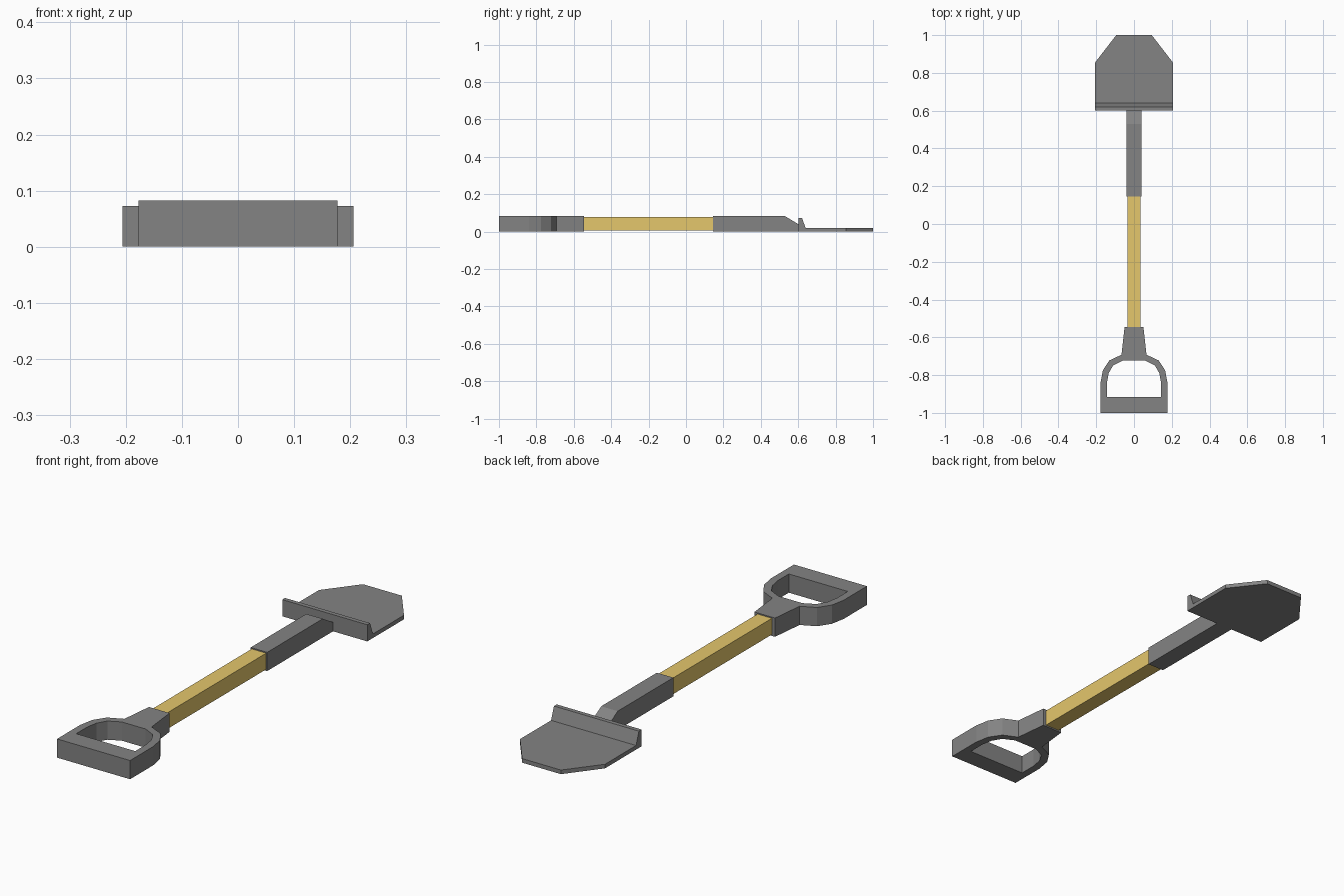
import bpy, bmesh
from mathutils import Vector

if "Cube" in bpy.data.objects:
    bpy.data.objects.remove(bpy.data.objects["Cube"])


def prism(bm, points, offset):
    """Extrude a flat outline, leaving out walls that lie on the mirror plane x = 0."""
    offset = Vector(offset)
    low = [bm.verts.new(p) for p in points]
    high = [bm.verts.new(Vector(p) + offset) for p in points]
    bm.faces.new(low)
    bm.faces.new(high)
    for i in range(len(points)):
        j = (i + 1) % len(points)
        if abs(low[i].co.x) + abs(low[j].co.x) > 1e-6:
            bm.faces.new((low[i], low[j], high[j], high[i]))


def finish(bm, name, material, mirror=False):
    if mirror:
        half = bm.verts[:] + bm.edges[:] + bm.faces[:]
        bmesh.ops.mirror(bm, geom=half, axis='X', merge_dist=1e-5)
        bmesh.ops.remove_doubles(bm, verts=bm.verts[:], dist=1e-5)
    bmesh.ops.recalc_face_normals(bm, faces=bm.faces[:])
    mesh = bpy.data.meshes.new(name)
    bm.to_mesh(mesh)
    bm.free()
    mesh.materials.append(material)
    obj = bpy.data.objects.new(name, mesh)
    bpy.context.collection.objects.link(obj)
    return obj


def side_profile(bm, profile, half_width):
    prism(bm, [(-half_width, y, z) for y, z in profile], (2 * half_width, 0, 0))


def colour(name, rgb):
    mat = bpy.data.materials.new(name)
    mat.diffuse_color = (*rgb, 1)
    mat.use_nodes = True
    mat.node_tree.nodes["Principled BSDF"].inputs["Base Color"].default_value = mat.diffuse_color
    return mat


wood = colour("wood", (0.78, 0.57, 0.15))
metal = colour("dark_metal", (0.23, 0.23, 0.23))

# Blade: thin plate with a raised foot rest, tip corners cut off
bm = bmesh.new()
side_profile(bm, [(0.601, 0), (1.0, 0), (1.0, 0.018), (0.64, 0.018),
                  (0.62, 0.073), (0.601, 0.073)], 0.206)
for side in (1, -1):
    cut = bmesh.ops.bisect_plane(
        bm, geom=bm.verts[:] + bm.edges[:] + bm.faces[:],
        plane_co=(side * 0.206, 0.855, 0), plane_no=(side * 0.145, 0.112, 0),
        clear_outer=True)
    edges = [e for e in cut["geom_cut"] if isinstance(e, bmesh.types.BMEdge)]
    bmesh.ops.holes_fill(bm, edges=edges, sides=0)
finish(bm, "blade", metal)

# Socket: square sleeve sloping down to the blade
bm = bmesh.new()
side_profile(bm, [(0.145, 0), (0.605, 0), (0.605, 0.037),
                  (0.53, 0.082), (0.145, 0.082)], 0.04)
finish(bm, "socket", metal)

# Wooden shaft
bm = bmesh.new()
side_profile(bm, [(-0.555, 0.006), (0.157, 0.006),
                  (0.157, 0.077), (-0.555, 0.077)], 0.035)
finish(bm, "shaft", wood)

# D-shaped grip: half outline running round the outside, then back along the hole
outer = [(0, -0.545), (0.05, -0.545), (0.066, -0.692), (0.13, -0.722),
         (0.165, -0.775), (0.177, -0.84), (0.177, -1.0), (0, -1.0)]
hole = [(0, -0.916), (0.143, -0.916), (0.143, -0.84), (0.134, -0.79),
        (0.11, -0.748), (0.058, -0.722), (0, -0.722)]
bm = bmesh.new()
prism(bm, [(x, y, 0) for x, y in outer + hole], (0, 0, 0.082))
finish(bm, "grip", metal, mirror=True)
